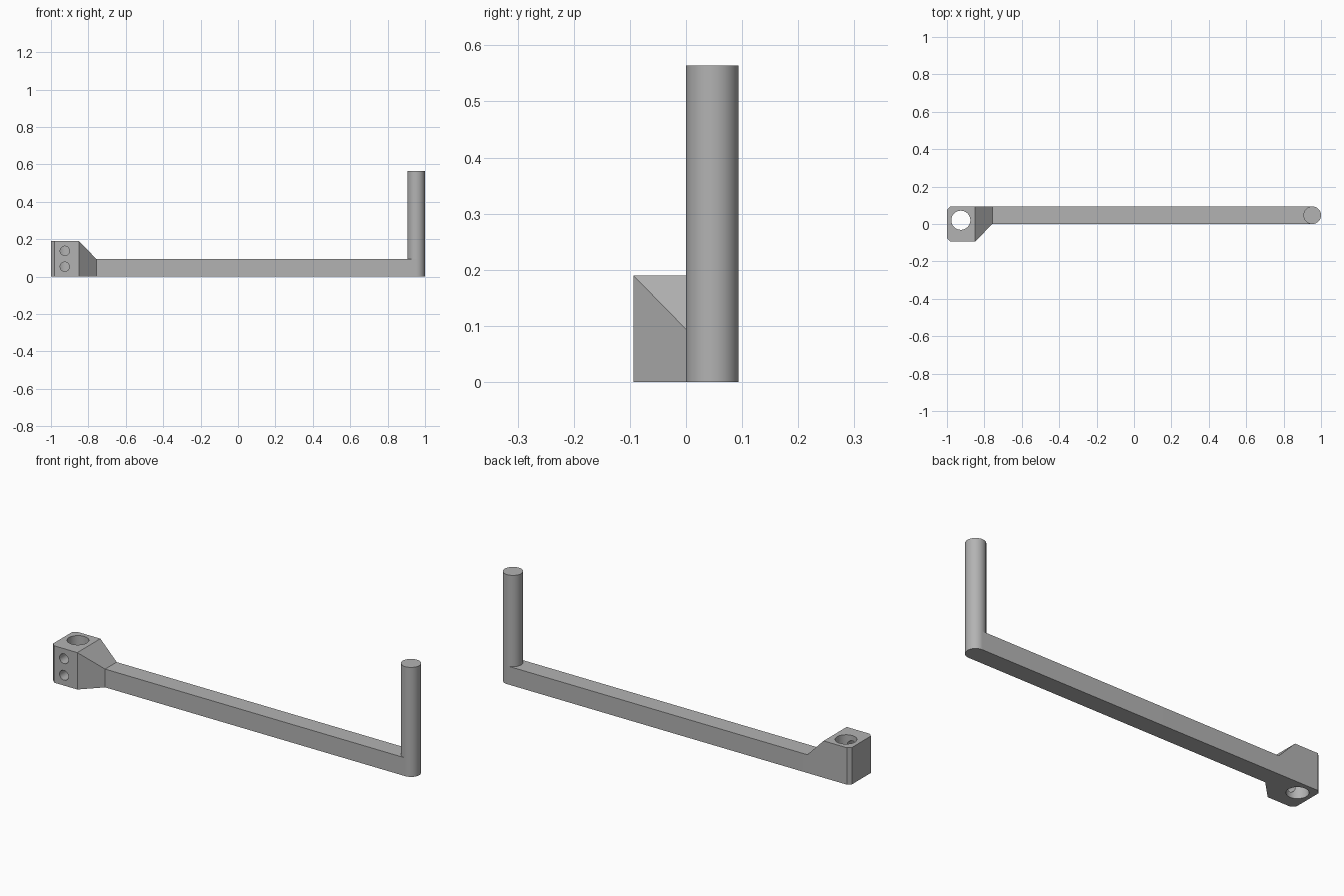
import bpy, bmesh, math

cube = bpy.data.objects.get("Cube")
if cube:
    bpy.data.objects.remove(cube, do_unlink=True)

W = 0.094            # bar width and height
R = W / 2            # post radius
BLOCK_H = 0.19
BLOCK_END, BAR_START, POST_X = -0.85, -0.757, 1 - R

grey = bpy.data.materials.new("matte grey")
grey.use_nodes = True
COLOUR = (0.45, 0.45, 0.45, 1)
grey.diffuse_color = COLOUR
grey.node_tree.nodes["Principled BSDF"].inputs["Base Color"].default_value = COLOUR


def make(name, bm):
    bmesh.ops.recalc_face_normals(bm, faces=bm.faces)
    mesh = bpy.data.meshes.new(name)
    bm.to_mesh(mesh)
    bm.free()
    mesh.materials.append(grey)
    obj = bpy.data.objects.new(name, mesh)
    bpy.context.collection.objects.link(obj)
    return obj


def prism(name, outline, z0, z1):
    bm = bmesh.new()
    face = bm.faces.new([bm.verts.new((x, y, z0)) for x, y in outline])
    top = bmesh.ops.extrude_face_region(bm, geom=[face])["geom"]
    verts = [v for v in top if isinstance(v, bmesh.types.BMVert)]
    bmesh.ops.translate(bm, vec=(0, 0, z1 - z0), verts=verts)
    return make(name, bm)


def arc(cx, cy, r, start, end, n):
    angles = [math.radians(start + (end - start) * i / n) for i in range(n + 1)]
    return [(cx + r * math.cos(a), cy + r * math.sin(a)) for a in angles]


def smooth(obj):
    bpy.ops.object.select_all(action='DESELECT')
    obj.select_set(True)
    bpy.context.view_layer.objects.active = obj
    bpy.ops.object.shade_smooth_by_angle(angle=math.radians(30))


# long bar with a rounded end
bar = prism("bar", [(BAR_START, W), (BAR_START, 0)] + arc(POST_X, R, R, -90, 90, 32), 0, W)

# upright post
post = prism("post", arc(POST_X, R, R, 0, 360, 64)[:-1], W, 0.564)

# tapered neck between block and bar
bm = bmesh.new()
rings = []
for x, y0, h in ((BLOCK_END, -W, BLOCK_H), (BAR_START, 0, W)):
    rings.append([bm.verts.new((x, y, z)) for y, z in ((y0, 0), (W, 0), (W, h), (y0, h))])
for i in range(4):
    j = (i + 1) % 4
    bm.faces.new((rings[0][i], rings[0][j], rings[1][j], rings[1][i]))
neck = make("tapered_neck", bm)

# clamp block with chamfered outer corners
C = 0.018
block = prism("clamp_block", [(BLOCK_END, -W), (BLOCK_END, W), (C - 1, W), (-1, W - C),
                              (-1, C - W), (C - 1, -W)], 0, BLOCK_H)

# vertical bore and two screw holes opening into it
BORE_X, BORE_Y = -0.926, 0.02
cutters = [prism("bore_cutter", arc(BORE_X, BORE_Y, 0.051, 0, 360, 64)[:-1], -0.1, 0.3)]
for z in (0.053, 0.138):
    hole = prism("screw_hole_cutter", arc(0, 0, 0.025, 0, 360, 40)[:-1], 0, 0.17)
    hole.rotation_euler.x = math.pi / 2
    hole.location = (BORE_X, BORE_Y, z)
    cutters.append(hole)
for cutter in cutters:
    cutter.hide_render = True
    mod = block.modifiers.new("hole", 'BOOLEAN')
    mod.operation = 'DIFFERENCE'
    mod.solver = 'EXACT'
    mod.object = cutter
bpy.context.view_layer.update()
evaluated = block.evaluated_get(bpy.context.evaluated_depsgraph_get())
block_mesh = bpy.data.meshes.new_from_object(evaluated)
block.modifiers.clear()
block.data = block_mesh
for cutter in cutters:
    bpy.data.objects.remove(cutter, do_unlink=True)

for obj in (bar, post, neck, block):
    smooth(obj)
